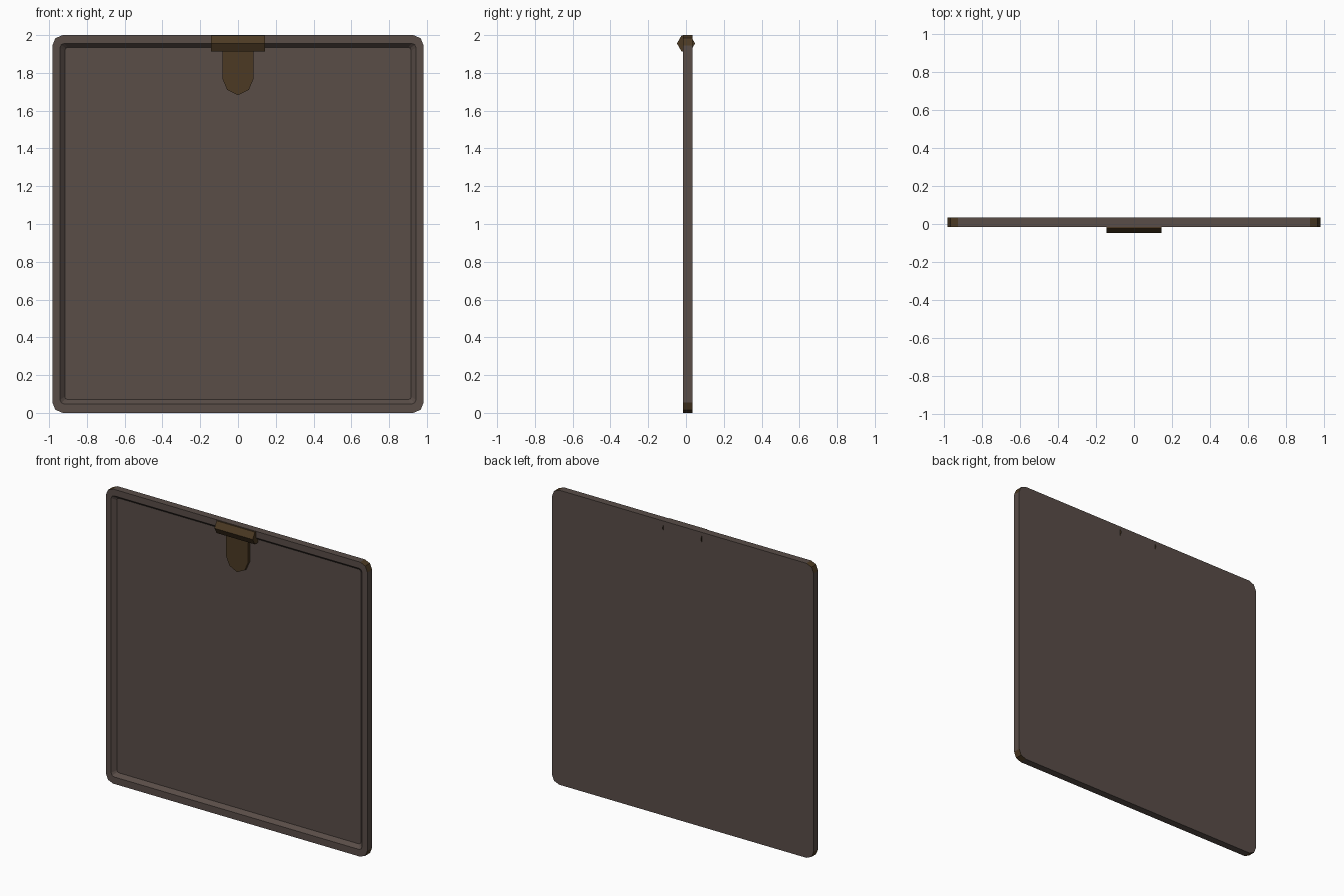
import bpy, bmesh, math

if "Cube" in bpy.data.objects:
    bpy.data.objects.remove(bpy.data.objects["Cube"])


def material(name, rgb):
    m = bpy.data.materials.new(name)
    m.diffuse_color = (*rgb, 1)
    m.use_nodes = True
    m.node_tree.nodes["Principled BSDF"].inputs["Base Color"].default_value = m.diffuse_color
    return m


wood = material("dark brown", (0.100, 0.074, 0.064))
brass = material("old brass", (0.072, 0.042, 0.017))


def finish(name, bm, mats):
    me = bpy.data.meshes.new(name)
    bm.to_mesh(me)
    bm.free()
    for m in mats:
        me.materials.append(m)
    ob = bpy.data.objects.new(name, me)
    bpy.context.collection.objects.link(ob)
    return ob


def rounded_loop(bm, half_x, z0, z1, r, y, segs=2):
    """Rectangle with rounded corners, counter-clockwise seen from the front."""
    verts = []
    corners = [(half_x - r, z1 - r), (-half_x + r, z1 - r),
               (-half_x + r, z0 + r), (half_x - r, z0 + r)]
    for q, (cx, cz) in enumerate(corners):
        for i in range(segs + 1):
            a = math.pi / 2 * (q + i / segs)
            verts.append(bm.verts.new((cx + r * math.cos(a), y, cz + r * math.sin(a))))
    return verts


def bridge(bm, a, b):
    n = len(a)
    return [bm.faces.new((a[i], a[(i + 1) % n], b[(i + 1) % n], b[i])) for i in range(n)]


# Panel: back, outer wall, rim, sloped recess wall, recess floor
FRONT, FLOOR, BACK = -0.015, 0.010, 0.035
bm = bmesh.new()
back = rounded_loop(bm, 0.983, 0.0, 2.0, 0.055, BACK)
outer = rounded_loop(bm, 0.983, 0.0, 2.0, 0.055, FRONT)
inner = rounded_loop(bm, 0.942, 0.047, 1.956, 0.022, FRONT)
floor = rounded_loop(bm, 0.917, 0.070, 1.935, 0.016, FLOOR)
bm.faces.new(list(reversed(back)))
wall = bridge(bm, back, outer)
bridge(bm, outer, inner)
bridge(bm, inner, floor)
bm.faces.new(floor)
bmesh.ops.recalc_face_normals(bm, faces=bm.faces)
# Brass on the rounded corners of the outer wall
for f in wall:
    if min(abs(f.normal.x), abs(f.normal.z)) > 0.1:
        f.material_index = 1
finish("panel", bm, [wood, brass])

# Hinge barrel: six-sided, open at the back, full end caps
bm = bmesh.new()
R, CZ, HX = 0.048, 1.956, 0.144
rings = [[bm.verts.new((x, R * math.cos(i * math.pi / 3), CZ + R * math.sin(i * math.pi / 3)))
          for i in range(6)] for x in (-HX, HX)]
bridge(bm, *rings)
for ring in rings:
    bm.faces.new(ring)
bmesh.ops.recalc_face_normals(bm, faces=bm.faces)
rear = [f for f in bm.faces if f.normal.y > 0.5]
bmesh.ops.delete(bm, geom=rear, context='FACES_ONLY')
finish("hinge_barrel", bm, [brass])

# Latch tongue hanging below the barrel, rounded at its tip
bm = bmesh.new()
outline = [(-0.083, 1.94), (-0.083, 1.77), (-0.057, 1.71), (0, 1.682),
           (0.057, 1.71), (0.083, 1.77), (0.083, 1.94)]
plate = bm.faces.new([bm.verts.new((x, -0.010, z)) for x, z in outline])
ext = bmesh.ops.extrude_face_region(bm, geom=[plate], use_keep_orig=True)
for v in ext["geom"]:
    if isinstance(v, bmesh.types.BMVert):
        v.co.y = FLOOR + 0.005
bmesh.ops.recalc_face_normals(bm, faces=bm.faces)
finish("latch_tongue", bm, [brass])
